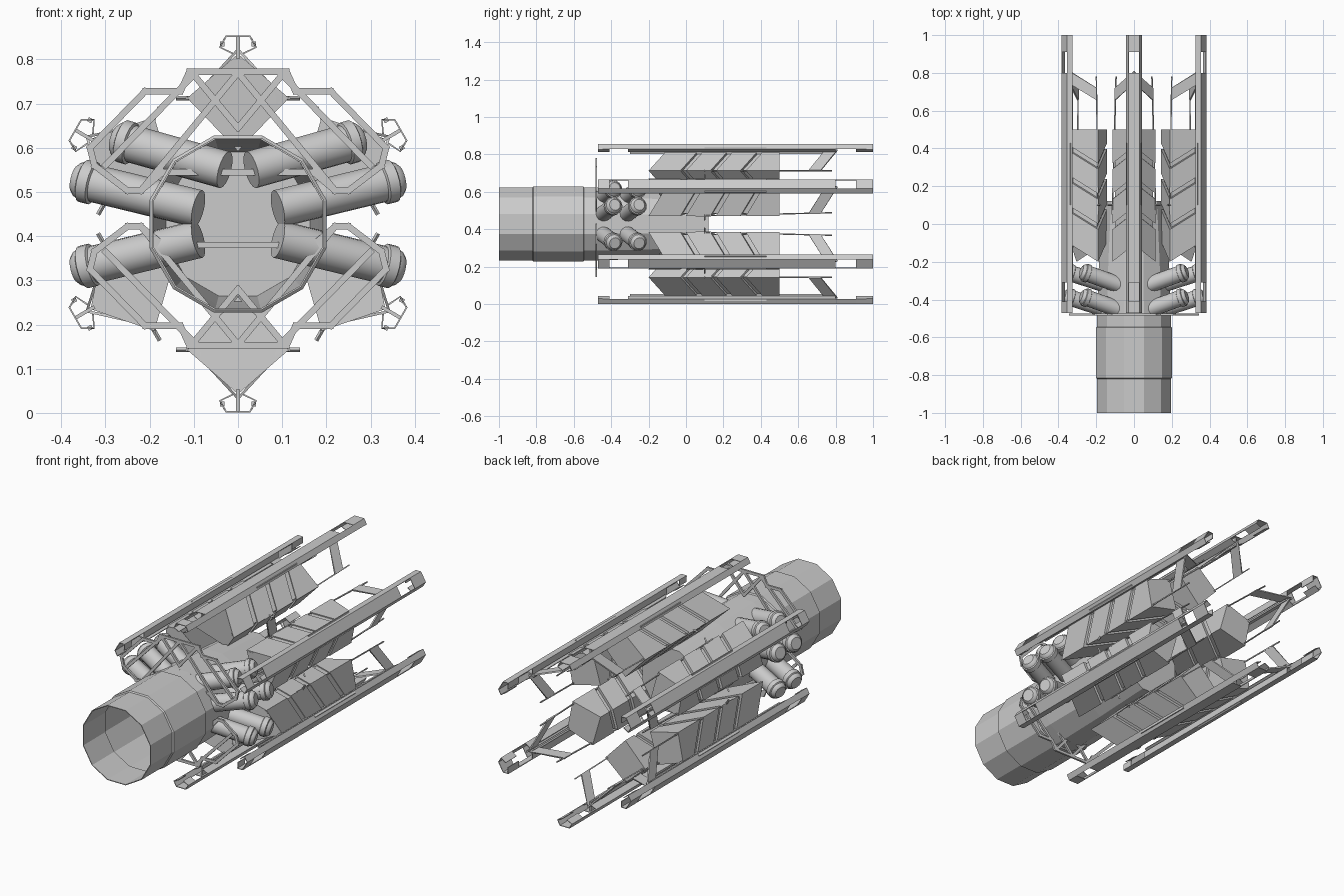
import bpy, bmesh, math
from mathutils import Vector

if "Cube" in bpy.data.objects:
    bpy.data.objects.remove(bpy.data.objects["Cube"])

AXIS_Z = 0.4275
SHEAR_R = 0.285   # radius of the widest edge of a pod
HALF_W = 0.115


def finish(name, bm, thickness=0):
    bmesh.ops.recalc_face_normals(bm, faces=bm.faces)
    mesh = bpy.data.meshes.new(name)
    bm.to_mesh(mesh)
    bm.free()
    obj = bpy.data.objects.new(name, mesh)
    bpy.context.collection.objects.link(obj)
    if thickness:
        mod = obj.modifiers.new("Thickness", "SOLIDIFY")
        mod.thickness = thickness
        mod.offset = 0
    return obj


def loft(bm, loops, closed=True, caps=(True, True), skip=()):
    """Bridge rows of points; skip holds (row, column) pairs left open."""
    rows = [[bm.verts.new(p) for p in loop] for loop in loops]
    n = len(rows[0])
    for i in range(len(rows) - 1):
        for j in range(n if closed else n - 1):
            if (i, j) not in skip:
                k = (j + 1) % n
                bm.faces.new((rows[i][j], rows[i][k], rows[i + 1][k], rows[i + 1][j]))
    for row, cap in ((rows[0], caps[0]), (rows[-1], caps[1])):
        if cap and closed:
            bm.faces.new(row)


def box(bm, lo, hi):
    loft(bm, [[(lo[0], y, lo[2]), (hi[0], y, lo[2]), (hi[0], y, hi[2]), (lo[0], y, hi[2])]
              for y in (lo[1], hi[1])])


def ring(y, r, sides=12, z=AXIS_Z):
    return [(r * math.cos((i + .5) * math.tau / sides), y,
             z + r * math.sin((i + .5) * math.tau / sides)) for i in range(sides)]


def tube(bm, a, b, profile, sides=16, caps=(True, True)):
    """Lathe (position, radius) pairs along the line from a to b."""
    a, b = Vector(a), Vector(b)
    turn = (b - a).to_track_quat('Z', 'Y')
    loft(bm, [[a.lerp(b, t) + turn @ Vector((r * math.cos(i * math.tau / sides),
                                              r * math.sin(i * math.tau / sides), 0))
               for i in range(sides)] for t, r in profile], caps=caps)


def bar(bm, a, b, r=0.004):
    tube(bm, a, b, [(0, r), (1, r)], 4)


# Open front barrel and closed core
bm = bmesh.new()
loft(bm, [ring(y, r) for y, r in ((-1, .2), (-.82, .2), (-.815, .206), (-.55, .206),
                                  (-.545, .2), (-.48, .2))], caps=(False, False))
finish("front_barrel", bm, 0.004)
bm = bmesh.new()
loft(bm, [ring(y, r) for y, r in ((-.48, .2), (-.2, .19), (.12, .17))], caps=(False, True))
finish("core", bm, 0.004)


# Parts of one arm: x is across, z is the radius from the main axis
def pod_loop(y, scale=1, flat=False):
    pts = [(0, .385), (HALF_W, SHEAR_R), (0, .165), (-HALF_W, SHEAR_R)]
    return [(x * scale, y if flat else y + .9 * abs(r - SHEAR_R),
             SHEAR_R + (r - SHEAR_R) * scale) for x, r in pts]


bm = bmesh.new()
starts = (-.2, 0, .16, .32)
for start, stop in zip(starts, starts[1:] + (.5,)):
    last = stop == .5
    loft(bm, [pod_loop(start), pod_loop(stop - (0 if last else .03), flat=last)])
loft(bm, [pod_loop(-.19, .88), pod_loop(.49, .88, True)])
pod = finish("slotted_pod", bm)

bm = bmesh.new()
section = [(-.012, .386), (-.041, .4), (-.027, .425), (.027, .425), (.041, .4), (.012, .386)]
stations = (-.47, -.41, -.31, .8, .91, 1)
gaps = [(row, col) for row in (1, 3) for col in (0, 2, 4)]
loft(bm, [[(x, y, r) for x, r in section] for y in stations], closed=False, skip=gaps)
rail = finish("outer_rail", bm, 0.004)

bm = bmesh.new()
box(bm, (-.004, -.3, .375), (.004, .79, .425))
for s in (-1, 1):
    box(bm, (s * .036 - .005, .1, .402), (s * .036 + .005, .43, .413))
web = finish("rail_web", bm)

bm = bmesh.new()
for s in (-1, 1):
    bar(bm, (s * HALF_W, .05, SHEAR_R), (s * .095, .78, SHEAR_R))
bar(bm, (-.14, .1, SHEAR_R), (.14, .1, SHEAR_R), .005)
rods = finish("tail_rods", bm)

bm = bmesh.new()
loft(bm, [[(-.1, y, SHEAR_R), (0, y + .09, .395), (.1, y, SHEAR_R)] for y in (.655, .72)],
     closed=False)
brace = finish("tail_brace", bm, 0.008)

for part in (pod, rail, web, rods, brace):
    for k in range(6):
        obj = part
        if k:
            obj = part.copy()
            bpy.context.collection.objects.link(obj)
        obj.location.z = AXIS_Z
        obj.rotation_euler.y = k * math.tau / 6

# Slanted canisters with a collar and rounded cap
profile = [(0, .043), (.84, .043), (.85, .049), (.93, .049), (.94, .043), (.97, .04), (1, .03)]
groups = {"upper": ((.03, .55), (.28, .62)),
          "middle": ((.09, .462), (.37, .53)),
          "lower": ((.09, .393), (.37, .325))}
for label, ((x0, z0), (x1, z1)) in groups.items():
    bm = bmesh.new()
    for s in (-1, 1):
        for y in (-.38, -.25):
            tube(bm, (s * x0, y - .09, z0), (s * x1, y, z1), profile)
    obj = finish(label + "_canisters", bm)
    bpy.context.view_layer.objects.active = obj
    obj.select_set(True)
    bpy.ops.object.shade_smooth_by_angle(angle=math.radians(35))
    obj.select_set(False)

# Flat truss frames around the barrel's rear edge
MID_Z = 0.4625
half = [(.11, .772), (.13, .728), (.21, .728), (.335, .6), (.325, .56),
        (.25, .503), (.22, .503), (.17, .545)]
loop = half + [(-x, z) for x, z in reversed(half)]
segments = list(zip(loop, loop[1:] + loop[:1]))
for s in (-1, 1):
    segments += [((0, .77), (s * .22, .503)), ((s * .1, .765), (0, .645)),
                 ((s * .1, .765), (s * .3, .56))]
for label, flip in (("upper", 1), ("lower", -1)):
    bm = bmesh.new()
    for (xa, za), (xb, zb) in segments:
        a = Vector((xa, -.48, MID_Z + flip * (za - MID_Z)))
        b = Vector((xb, -.48, MID_Z + flip * (zb - MID_Z)))
        d = (b - a).normalized() * .006
        side = Vector((d.z, 0, -d.x))
        depth = Vector((0, .005, 0))
        loft(bm, [[p + e + side * 1.2, p + e - side * 1.2,
                   q + e2 - side * 1.2, q + e2 + side * 1.2]
                  for p, e, q, e2 in ((a - depth, -d, b - depth, d),
                                      (a + depth, -d, b + depth, d))])
    finish(label + "_truss_frame", bm)
